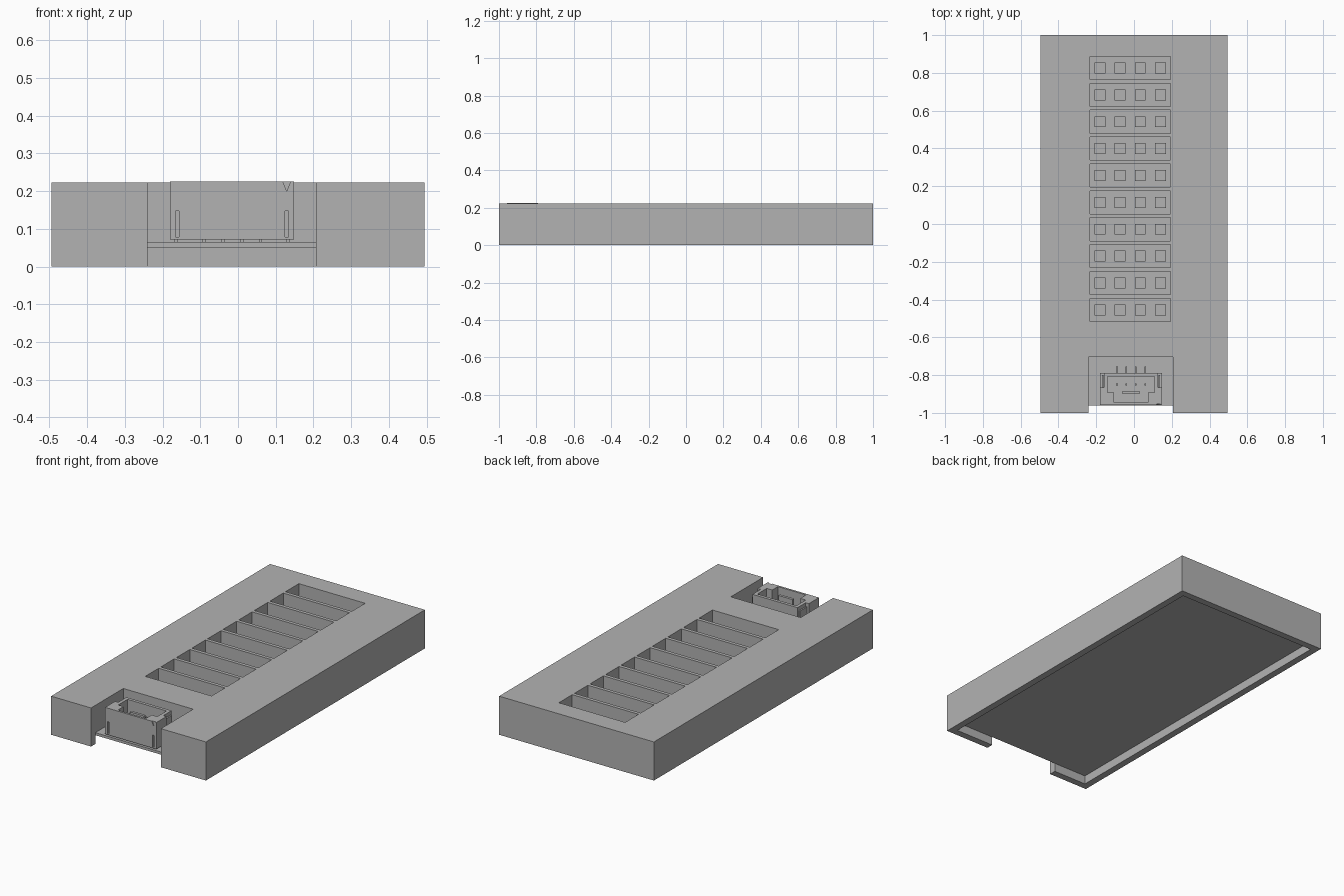
import bpy
import bmesh

old = bpy.data.objects.get("Cube")
if old:
    bpy.data.objects.remove(old)

GREY = 0.45
mat = bpy.data.materials.new("plain grey")
mat.use_nodes = True
mat.diffuse_color = (GREY, GREY, GREY, 1)
mat.node_tree.nodes["Principled BSDF"].inputs["Base Color"].default_value = (GREY, GREY, GREY, 1)


def prism(name, outline, y0, y1):
    """Extrude an (x, z) outline along y."""
    bm = bmesh.new()
    face = bm.faces.new([bm.verts.new((x, y0, z)) for x, z in outline])
    new = bmesh.ops.extrude_face_region(bm, geom=[face])["geom"]
    verts = [v for v in new if isinstance(v, bmesh.types.BMVert)]
    bmesh.ops.translate(bm, verts=verts, vec=(0, y1 - y0, 0))
    bmesh.ops.recalc_face_normals(bm, faces=bm.faces)
    mesh = bpy.data.meshes.new(name)
    bm.to_mesh(mesh)
    bm.free()
    mesh.materials.append(mat)
    obj = bpy.data.objects.new(name, mesh)
    bpy.context.collection.objects.link(obj)
    return obj


def box(name, x0, x1, y0, y1, z0, z1):
    return prism(name, [(x0, z0), (x1, z0), (x1, z1), (x0, z1)], y0, y1)


def cut(target, cutter):
    """Subtract the cutter from the target and discard it."""
    cutter.hide_render = True
    mod = target.modifiers.new("cut", "BOOLEAN")
    mod.operation = "DIFFERENCE"
    mod.solver = "EXACT"
    mod.object = cutter
    bpy.context.view_layer.objects.active = target
    bpy.ops.object.modifier_apply(modifier=mod.name)
    bpy.data.objects.remove(cutter)


TOP = 0.223
BOARD_LOW, BOARD_TOP = 0.05, 0.065

# Housing with an open underside and a connector notch in the front
housing = box("housing", -0.495, 0.495, -1, 1, 0, TOP)
cut(housing, box("underside_cutter", -0.455, 0.455, -0.96, 0.96, -0.1, BOARD_TOP))
cut(housing, box("notch_cutter", -0.24, 0.207, -1.1, -0.705, -0.1, 0.4))

# Circuit board
box("circuit_board", -0.455, 0.455, -0.96, 0.96, BOARD_LOW, BOARD_TOP)

# Ten window slots, each with four small lamps on the board
for row in range(10):
    y = 0.826 - row * 0.1423
    cut(housing, box("slot_cutter", -0.232, 0.192, y - 0.061, y + 0.061, 0.04, 0.4))
    for col in range(4):
        x = -0.18 + col * 0.1065
        box(f"lamp_{row + 1}_{col + 1}", x - 0.029, x + 0.029,
            y - 0.029, y + 0.029, BOARD_TOP, 0.085)

# Connector shell, symmetric about its own centre line
MID = -0.016
FRONT, BACK = -0.957, -0.79
LOW, HIGH = 0.072, 0.226
shell = box("connector_shell", MID - 0.164, MID + 0.164, FRONT, BACK, LOW, HIGH)
cut(shell, box("socket_cutter", MID - 0.125, MID + 0.125, -0.893, -0.808, 0.1, 0.4))
cut(shell, box("key_cutter", MID - 0.09, MID + 0.09, -0.945, -0.88, 0.1, 0.4))
for s in (-1, 1):
    a, b = sorted((MID + s * 0.144, MID + s * 0.3))
    cut(shell, box("corner_cutter", a, b, -0.865, -0.7, 0.148, 0.4))
    c, d = sorted((MID + s * 0.14, MID + s * 0.15))
    cut(shell, box("clip_groove_cutter", c, d, -1.1, -0.94, 0.078, 0.148))

# Small triangular mark on the connector front
cut(shell, prism("mark_cutter", [(0.117, 0.23), (0.129, 0.2), (0.141, 0.23)], -1.1, FRONT + 0.005))

# Locking ridge inside the connector
box("locking_ridge", MID - 0.045, MID + 0.045, -0.9, -0.885, 0.1, 0.21)

# Connector contacts, solder tails and mounting feet
for i in range(4):
    x = -0.09 + i * 0.05
    box(f"contact_{i + 1}", x - 0.004, x + 0.004, -0.855, -0.845, 0.1, 0.18)
    box(f"solder_tail_{i + 1}", x - 0.004, x + 0.004, BACK, -0.755, BOARD_TOP, 0.074)
for side, s in (("left", 1), ("right", -1)):
    x = MID + s * 0.149
    box(f"mounting_foot_{side}", x - 0.004, x + 0.004, -0.94, BACK, BOARD_TOP, LOW)
    box(f"side_clip_{side}", x - 0.004, x + 0.004, -0.865, -0.8, 0.148, 0.205)
